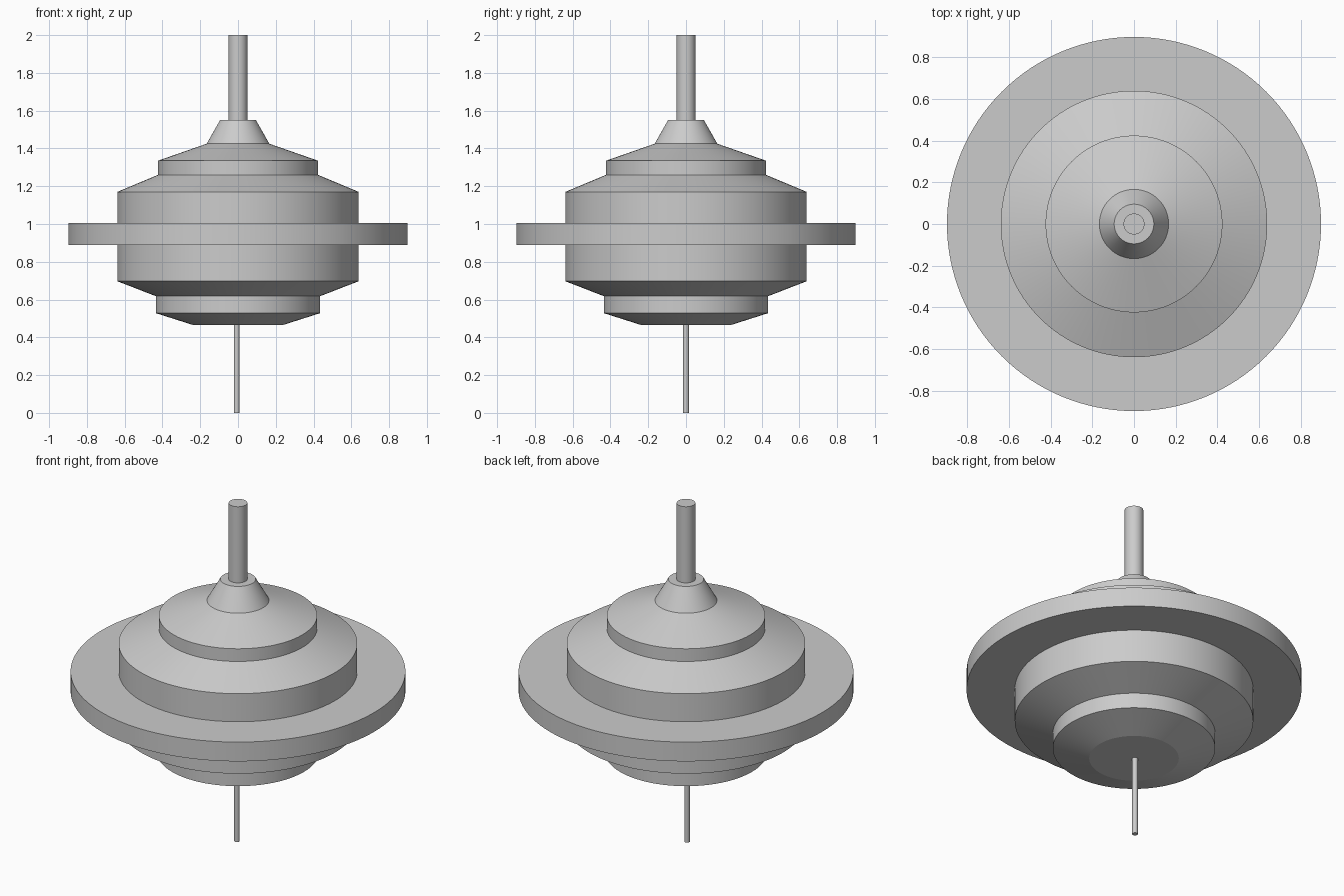
import bpy, bmesh
from math import cos, sin, tau, radians

if "Cube" in bpy.data.objects:
    bpy.data.objects.remove(bpy.data.objects["Cube"])

SEGMENTS = 128


def lathe(name, profile, closed=False, x=0.0, segments=SEGMENTS):
    """Revolve (radius, z) points about z; open profiles get flat end caps."""
    bm = bmesh.new()
    rings = [[bm.verts.new((r * cos(tau * i / segments), r * sin(tau * i / segments), z))
              for i in range(segments)] for r, z in profile]
    pairs = list(zip(rings, rings[1:]))
    if closed:
        pairs.append((rings[-1], rings[0]))
    else:
        bm.faces.new(rings[0])
        bm.faces.new(rings[-1])
    for a, b in pairs:
        for i in range(segments):
            j = (i + 1) % segments
            bm.faces.new((a[i], a[j], b[j], b[i]))
    bmesh.ops.recalc_face_normals(bm, faces=bm.faces)
    mesh = bpy.data.meshes.new(name)
    bm.to_mesh(mesh)
    bm.free()
    ob = bpy.data.objects.new(name, mesh)
    bpy.context.collection.objects.link(ob)
    ob.location.x = x
    bpy.ops.object.select_all(action='DESELECT')
    ob.select_set(True)
    bpy.context.view_layer.objects.active = ob
    bpy.ops.object.shade_smooth_by_angle(angle=radians(15))
    return ob


# Thin lower spindle, set very slightly off centre
lathe("lower_spindle", [(0.015, 0.0), (0.015, 0.47)], x=-0.007, segments=32)

# Stepped drum with sloped shoulders and top collar
lathe("body", [
    (0.24, 0.466), (0.435, 0.528), (0.435, 0.618), (0.639, 0.697),
    (0.639, 1.17), (0.424, 1.26), (0.424, 1.335), (0.166, 1.425), (0.095, 1.55)])

# Wide flange ring around the drum
lathe("flange", [(0.635, 0.89), (0.897, 0.89), (0.897, 1.004), (0.635, 1.004)], closed=True)

# Upper shaft
lathe("upper_shaft", [(0.05, 1.545), (0.05, 2.0)], segments=64)
